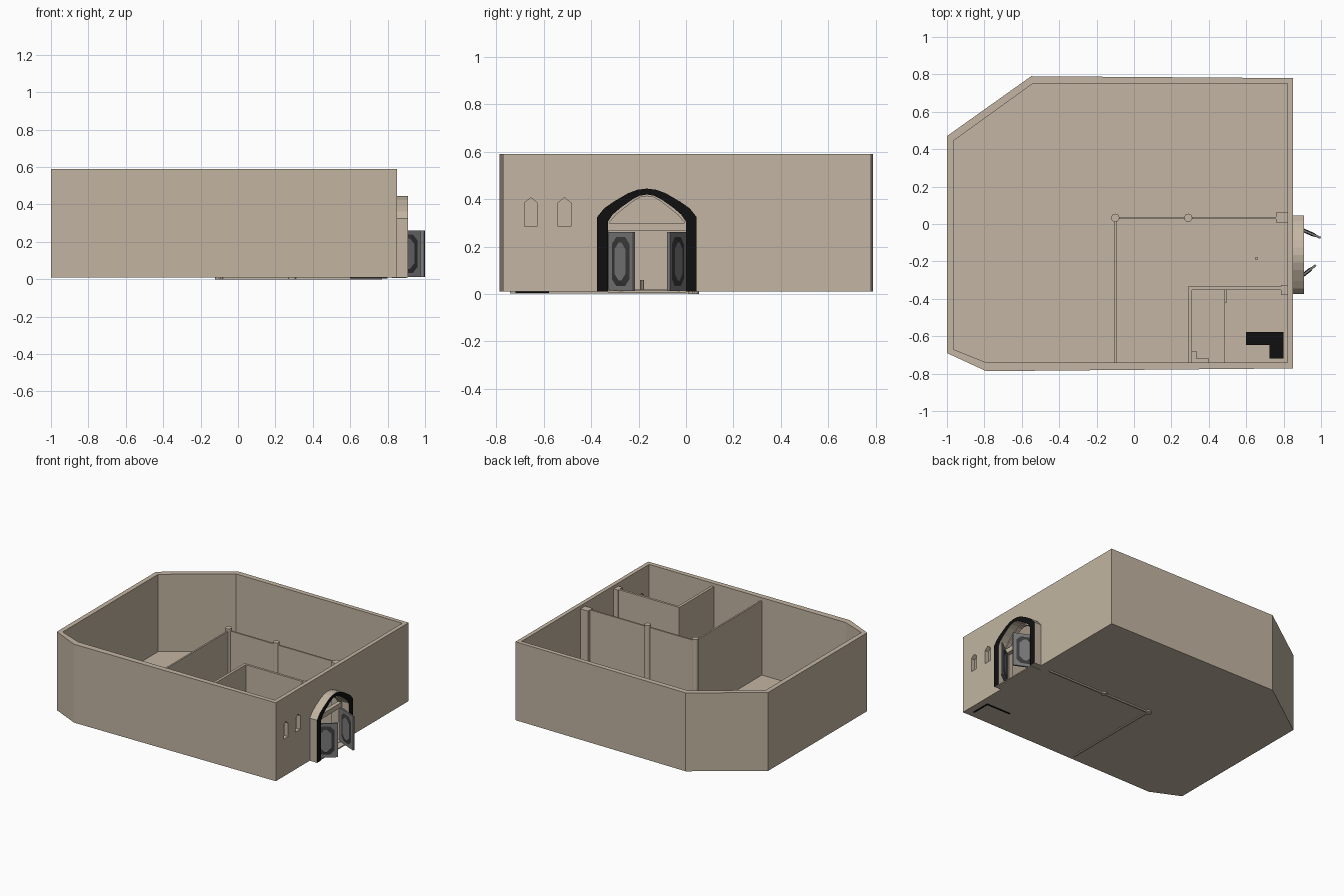
import bpy, bmesh, math
from mathutils import Matrix, Vector

if "Cube" in bpy.data.objects:
    bpy.data.objects.remove(bpy.data.objects["Cube"])


def material(name, rgb):
    m = bpy.data.materials.new(name)
    m.diffuse_color = (*rgb, 1)
    m.use_nodes = True
    m.node_tree.nodes["Principled BSDF"].inputs["Base Color"].default_value = m.diffuse_color
    return m


STONE = material("beige_plaster", (0.54, 0.46, 0.36))
BLACK = material("black_trim", (0.005, 0.005, 0.005))
GREY = material("grey_door", (0.20, 0.20, 0.20))
DARK = material("dark_door_panel", (0.045, 0.045, 0.045))


def prism(name, pts, lo, hi, mat, axis="z"):
    """Extrude a flat outline: along z (points are x,y) or along x (points are y,z)."""
    place = (lambda p, t: (p[0], p[1], t)) if axis == "z" else (lambda p, t: (t, p[0], p[1]))
    bm = bmesh.new()
    a = [bm.verts.new(place(p, lo)) for p in pts]
    b = [bm.verts.new(place(p, hi)) for p in pts]
    bm.faces.new(a)
    bm.faces.new(b)
    n = len(pts)
    for i in range(n):
        bm.faces.new((a[i], a[(i + 1) % n], b[(i + 1) % n], b[i]))
    bmesh.ops.recalc_face_normals(bm, faces=bm.faces[:])
    me = bpy.data.meshes.new(name)
    bm.to_mesh(me)
    bm.free()
    me.materials.append(mat)
    ob = bpy.data.objects.new(name, me)
    bpy.context.collection.objects.link(ob)
    return ob


def box(name, x0, x1, y0, y1, z0, z1, mat=STONE):
    return prism(name, [(x0, y0), (x1, y0), (x1, y1), (x0, y1)], z0, z1, mat)


def circle(cx, cy, r, n=16):
    return [(cx + r * math.cos(2 * math.pi * i / n), cy + r * math.sin(2 * math.pi * i / n))
            for i in range(n)]


def cut(ob, cutters):
    for c in cutters:
        c.hide_render = True
        m = ob.modifiers.new("cut", "BOOLEAN")
        m.operation = "DIFFERENCE"
        m.solver = "EXACT"
        m.object = c
    bpy.context.view_layer.update()
    dg = bpy.context.evaluated_depsgraph_get()
    me = bpy.data.meshes.new_from_object(ob.evaluated_get(dg))
    ob.modifiers.clear()
    ob.data = me
    for c in cutters:
        bpy.data.objects.remove(c)


# Arch outlines, mirrored about the doorway centre
CY = -0.165


def mirrored(half):
    return [(CY + y, z) for y, z in half] + [(CY - y, z) for y, z in reversed(half) if y > 0]


arch_in = mirrored([(0.165, 0.01), (0.165, 0.305), (0.145, 0.335), (0.11, 0.365), (0.06, 0.40),
                    (0.03, 0.415), (0, 0.42)])
arch_out = mirrored([(0.21, 0.01), (0.21, 0.325), (0.18, 0.362), (0.14, 0.39), (0.08, 0.425),
                     (0.04, 0.44), (0, 0.445)])
fan = mirrored([(0.16, 0.30), (0.13, 0.335), (0.06, 0.39), (0.03, 0.408), (0, 0.413)])

# Outer walls, cut hollow with doorway, fanlight and two pointed windows
outer = [(-1, 0.47), (-0.55, 0.79), (0.85, 0.78), (0.85, -0.772), (-0.79, -0.787), (-1, -0.69)]
inner = [(-0.965, 0.445), (-0.542, 0.75), (0.82, 0.75), (0.82, -0.74), (-0.79, -0.74), (-0.965, -0.67)]
walls = prism("outer_walls", outer, 0.01, 0.59, STONE)
cutters = [prism("cut_room", inner, 0.018, 0.8, STONE),
           box("cut_doorway", 0.79, 0.9, -0.33, 0.0, 0.018, 0.265),
           prism("cut_fanlight", fan, 0.79, 0.9, STONE, "x")]
for wy in (-0.655, -0.513):
    w = 0.027
    cutters.append(prism("cut_window", [(wy - w, 0.285), (wy + w, 0.285), (wy + w, 0.385),
                                        (wy, 0.407), (wy - w, 0.385)], 0.79, 0.9, STONE, "x"))
cut(walls, cutters)

# Entrance arch: plaster body with black front
arch = prism("entrance_arch", arch_out + arch_in[::-1], 0.85, 0.91, STONE, "x")
arch.data.materials.append(BLACK)
for f in arch.data.polygons:
    f.material_index = 1 if f.normal.x > 0.9 else 0

# Inner partitions
PT = 0.567
box("long_partition", -0.1, 0.77, 0.026, 0.038, 0, PT)
box("cross_partition", -0.103, -0.091, -0.742, 0.03, 0.003, PT)
box("small_room_long_wall", 0.29, 0.80, -0.352, -0.335, 0.01, PT)
box("small_room_end_wall", 0.29, 0.31, -0.742, -0.34, 0.01, PT)
box("pier_back", 0.76, 0.822, 0.008, 0.062, 0.01, PT)
box("pier_front", 0.785, 0.822, -0.38, -0.325, 0.01, PT)
for i, x in enumerate((-0.1, 0.29)):
    prism(f"column_{i + 1}", circle(x, 0.033, 0.022), 0, 0.585, STONE)

# Small room fittings: raised floor, corner ledge, jamb, black L-shaped counter
box("raised_floor", 0.31, 0.484, -0.741, -0.352, 0.012, 0.03)
prism("corner_ledge", [(0.31, -0.741), (0.40, -0.741), (0.40, -0.72), (0.335, -0.72),
                       (0.335, -0.68), (0.31, -0.68)], 0.012, 0.10, STONE)
box("jamb", 0.484, 0.498, -0.42, -0.352, 0.012, 0.10)
prism("counter", [(0.60, -0.578), (0.80, -0.578), (0.80, -0.72), (0.725, -0.72),
                  (0.725, -0.648), (0.60, -0.648)], 0.012, 0.12, BLACK)
box("counter_foot_long", 0.60, 0.80, -0.586, -0.578, 0.004, 0.02, BLACK)
box("counter_foot_short", 0.792, 0.80, -0.72, -0.58, 0.004, 0.02, BLACK)

# Low post behind the doorway
prism("floor_post", circle(0.655, -0.185, 0.009, 10), 0.012, 0.06, STONE)


def door(name, hinge, tip):
    """Door leaf with a bevelled panel on both faces, built along x then turned into place."""
    d = Vector(tip) - Vector(hinge)
    w, t, z0, z1 = d.length, 0.006, 0.012, 0.262
    bm = bmesh.new()
    bmesh.ops.create_cube(bm, size=1, matrix=Matrix.Translation((w / 2, 0, (z0 + z1) / 2))
                          @ Matrix.Diagonal((w, 2 * t, z1 - z0, 1)))
    for s in (-1, 1):
        # chamfered dark panel rising to a smaller grey centre
        rings = []
        for k, y in ((0, t), (1, t + 0.004)):
            m = 0.022 + 0.022 * k
            c = 0.03
            xs, xe, zs, ze = m, w - m, z0 + m, z1 - m
            pts = [(xs + c, zs), (xe - c, zs), (xe, zs + c), (xe, ze - c),
                   (xe - c, ze), (xs + c, ze), (xs, ze - c), (xs, zs + c)]
            rings.append([bm.verts.new((x, s * y, z)) for x, z in pts])
        a, b = rings
        sides = [bm.faces.new((a[i], a[(i + 1) % 8], b[(i + 1) % 8], b[i])) for i in range(8)]
        top = bm.faces.new(b)
        for f in sides:
            f.material_index = 1
        for f in sides + [top]:
            f.normal_update()
            if f.normal.y * s < 0:
                f.normal_flip()
    me = bpy.data.meshes.new(name)
    bm.to_mesh(me)
    bm.free()
    me.materials.append(GREY)
    me.materials.append(DARK)
    ob = bpy.data.objects.new(name, me)
    bpy.context.collection.objects.link(ob)
    ob.location = (hinge[0], hinge[1], 0)
    ob.rotation_euler.z = math.atan2(d.y, d.x)


door("door_right", (0.842, -0.006), (0.9975, -0.074))
door("door_left", (0.842, -0.322), (0.972, -0.220))

# Threshold under the doorway
box("threshold", 0.82, 0.90, -0.33, 0.0, 0.006, 0.014)
